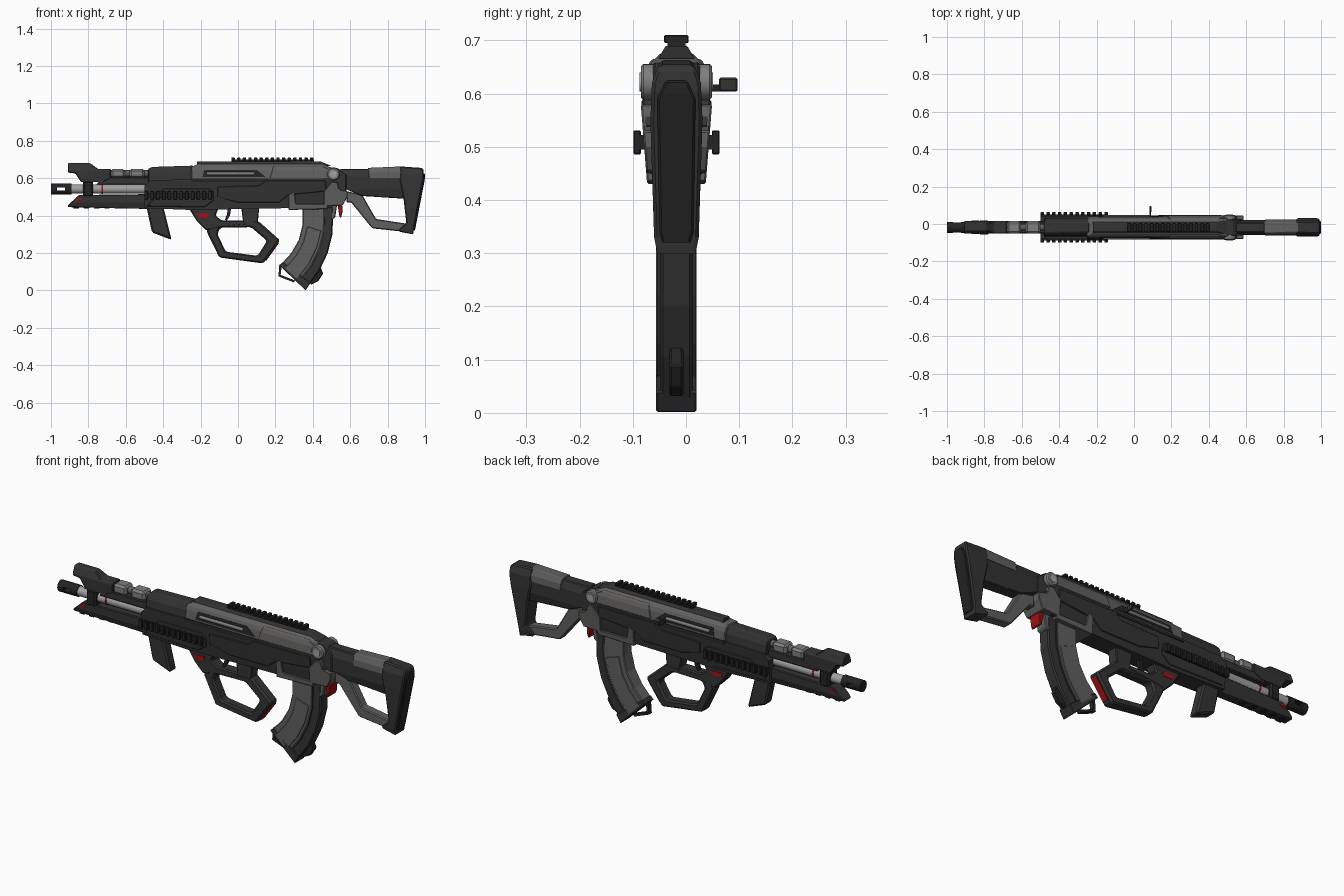
import bpy, bmesh, math
from mathutils import Matrix, Vector

CY = -0.018  # centre plane of the rifle; only the charging handle breaks symmetry


def material(name, r, g, b):
    m = bpy.data.materials.new(name)
    m.diffuse_color = (r, g, b, 1)
    return m


DARK = material("dark_polymer", 0.034, 0.034, 0.034)
BLACK = material("black_metal", 0.017, 0.017, 0.017)
GREY = material("grey_metal", 0.12, 0.117, 0.115)
LIGHT = material("light_steel", 0.36, 0.36, 0.37)
MID = material("mid_steel", 0.21, 0.21, 0.21)
RED = material("red_accent", 0.36, 0.006, 0.008)


def finish(bm, name, mat, bevel=0.0):
    bmesh.ops.recalc_face_normals(bm, faces=bm.faces)
    me = bpy.data.meshes.new(name)
    bm.to_mesh(me)
    bm.free()
    me.materials.append(mat)
    ob = bpy.data.objects.new(name, me)
    bpy.context.collection.objects.link(ob)
    if bevel:
        b = ob.modifiers.new("chamfer", "BEVEL")
        b.width, b.segments, b.limit_method = bevel, 1, "ANGLE"
        b.angle_limit = math.radians(35)
    return ob


def half_width(w, z):
    """Half width at height z; w is a number or a list of (z, half) rising in z."""
    if not isinstance(w, list):
        return w
    if z <= w[0][0]:
        return w[0][1]
    for (z0, h0), (z1, h1) in zip(w, w[1:]):
        if z <= z1:
            return h0 + (h1 - h0) * (z - z0) / (z1 - z0)
    return w[-1][1]


def prism(name, pts, w, mat, bevel=0.004, hole=None, extra=0.0):
    """Side profile in (x, z) given thickness w across y, optionally with a hole."""
    bm = bmesh.new()
    n = len(pts)
    loops = [pts] + ([hole] if hole else [])
    side = {s: [[bm.verts.new((x, s, z)) for x, z in lp] for lp in loops] for s in (-1, 1)}
    for s in (-1, 1):
        lp = side[s]
        if hole:
            for i in range(n):
                j = (i + 1) % n
                bm.faces.new((lp[0][i], lp[0][j], lp[1][j], lp[1][i]))
        else:
            bm.faces.new(lp[0])
    for a, b in zip(side[-1], side[1]):
        for i in range(n):
            j = (i + 1) % n
            bm.faces.new((a[i], a[j], b[j], b[i]))
    if isinstance(w, list):
        for z, _ in w:
            bmesh.ops.bisect_plane(bm, geom=bm.verts[:] + bm.edges[:] + bm.faces[:],
                                   plane_co=(0, 0, z), plane_no=(0, 0, 1))
    for v in bm.verts:
        v.co.y = CY + v.co.y * (half_width(w, v.co.z) + extra)
    return finish(bm, name, mat, bevel)


def box(name, x0, x1, y0, y1, z0, z1, mat, bevel=0.0):
    """Box with y measured from the centre plane."""
    bm = bmesh.new()
    bmesh.ops.create_cube(bm, size=1)
    for v in bm.verts:
        v.co = Vector(((x0 + x1) / 2 + v.co.x * (x1 - x0), CY + (y0 + y1) / 2 + v.co.y * (y1 - y0),
                       (z0 + z1) / 2 + v.co.z * (z1 - z0)))
    return finish(bm, name, mat, bevel)


def tube(name, centre, r, length, axis, mat, sides=20, bevel=0.0):
    bm = bmesh.new()
    rot = Matrix.Rotation(math.pi / 2, 4, "Y" if axis == "x" else "X")
    bmesh.ops.create_cone(bm, cap_ends=True, segments=sides, radius1=r, radius2=r, depth=length,
                          matrix=Matrix.Translation((centre[0], CY + centre[1], centre[2])) @ rot)
    for f in bm.faces:
        f.smooth = len(f.verts) == 4
    for e in bm.edges:
        e.smooth = all(f.smooth for f in e.link_faces)
    return finish(bm, name, mat, bevel)


# Muzzle, barrel and gas system
muzzle = tube("muzzle_brake", (-0.945, 0, 0.542), 0.029, 0.11, "x", BLACK, 12)
cutter = box("muzzle_slot_cutter", -0.968, -0.925, -0.1, 0.1, 0.533, 0.551, BLACK)
cutter.hide_render = True
cutter.hide_viewport = True
cut = muzzle.modifiers.new("slot", "BOOLEAN")
cut.object, cut.operation = cutter, "DIFFERENCE"
tube("barrel", (-0.68, 0, 0.542), 0.024, 0.43, "x", LIGHT)
tube("barrel_red_ring", (-0.727, 0, 0.542), 0.0255, 0.008, "x", RED)
prism("gas_block", [(-0.83, 0.50), (-0.83, 0.585), (-0.775, 0.585), (-0.775, 0.50)], 0.038, BLACK, 0.008)
prism("front_shroud", [(-0.91, 0.68), (-0.79, 0.68), (-0.75, 0.65), (-0.68, 0.65), (-0.68, 0.60), (-0.72, 0.58),
                       (-0.84, 0.58), (-0.87, 0.625), (-0.91, 0.63)],
      [(0.58, 0.034), (0.64, 0.034), (0.68, 0.018)], DARK)
prism("barrel_cover", [(-0.76, 0.565), (-0.72, 0.605), (-0.46, 0.605), (-0.46, 0.565)], 0.032, DARK)
prism("lower_fore_end", [(-0.91, 0.445), (-0.91, 0.455), (-0.85, 0.51), (-0.46, 0.515), (-0.46, 0.435)],
      [(0.435, 0.022), (0.47, 0.034), (0.515, 0.034)], DARK)
prism("fore_end_red_mark", [(-0.87, 0.48), (-0.87, 0.49), (-0.84, 0.497), (-0.83, 0.487)], 0.036, RED, 0)
for i in range(5):
    box("fore_end_tooth", -0.88 + i * 0.055, -0.85 + i * 0.055, -0.022, 0.022, 0.437, 0.46, BLACK, 0.003)
tube("gas_tube", (-0.58, 0, 0.625), 0.018, 0.24, "x", GREY, 12)
for x0, x1 in ((-0.68, -0.605), (-0.58, -0.50)):
    box("gas_tube_sleeve", x0, x1, -0.034, 0.034, 0.60, 0.65, MID, 0.011)

# Handguard and receiver
prism("upper_handguard", [(-0.48, 0.57), (-0.48, 0.65), (-0.46, 0.66), (-0.24, 0.667), (-0.24, 0.57)],
      [(0.59, 0.05), (0.63, 0.045), (0.667, 0.024)], DARK)
BODY = [(0.43, 0.046), (0.50, 0.054), (0.585, 0.061)]
prism("receiver_body", [(-0.50, 0.44), (-0.50, 0.56), (-0.47, 0.59), (-0.1, 0.595), (0.50, 0.60), (0.55, 0.54),
                        (0.50, 0.45), (0.27, 0.44), (-0.25, 0.43)], BODY, DARK, 0.006)
prism("receiver_side_panel", [(-0.11, 0.555), (0.11, 0.56), (0.15, 0.588), (0.47, 0.588), (0.47, 0.53),
                              (0.27, 0.51), (0.22, 0.47), (0.0, 0.47), (-0.11, 0.50)], BODY, DARK, 0.003, extra=0.005)
prism("handguard_side_panel", [(-0.49, 0.45), (-0.40, 0.545), (-0.16, 0.545), (-0.13, 0.53), (-0.13, 0.48),
                               (-0.18, 0.445)], BODY, DARK, 0.003, extra=0.004)
UPPER = [(0.585, 0.061), (0.64, 0.054), (0.66, 0.046), (0.68, 0.026)]
prism("upper_receiver", [(-0.25, 0.585), (-0.25, 0.66), (-0.21, 0.677), (0.45, 0.677), (0.50, 0.655), (0.53, 0.61),
                         (0.50, 0.585)], UPPER, GREY)
prism("rear_cover_panel", [(0.17, 0.60), (0.19, 0.665), (0.45, 0.665), (0.49, 0.645), (0.50, 0.60)],
      UPPER, GREY, 0.002, extra=0.004)
prism("receiver_slot", [(-0.19, 0.605), (-0.18, 0.645), (0.10, 0.645), (0.15, 0.605)], UPPER, BLACK, 0, extra=0.002)
prism("lower_slot_trim", [(-0.25, 0.58), (-0.25, 0.598), (0.16, 0.598), (0.18, 0.58)], UPPER, BLACK, 0, extra=0.003)
for s in (-1, 1):
    tube("slot_rod", (-0.04, s * 0.056, 0.624), 0.009, 0.25, "x", MID, 10)
prism("top_spine", [(-0.22, 0.665), (-0.22, 0.688), (0.44, 0.69), (0.50, 0.665)],
      [(0.66, 0.038), (0.69, 0.02)], DARK, 0.002)

# Accessory rails on the top and both sides
box("top_rail_base", -0.035, 0.405, -0.017, 0.017, 0.68, 0.70, BLACK)
for i in range(15):
    x = -0.035 + i * 0.03
    box("top_rail_tooth", x, x + 0.018, -0.023, 0.023, 0.695, 0.71, BLACK, 0.002)
for s in (-1, 1):
    a, b = sorted((s * 0.045, s * 0.070))
    box("side_rail_base", -0.50, -0.14, a, b, 0.495, 0.522, BLACK)
    a, b = sorted((s * 0.067, s * 0.081))
    for i in range(12):
        x = -0.50 + i * 0.031
        box("side_rail_tooth", x, x + 0.019, a, b, 0.486, 0.531, BLACK, 0.002)

# Charging handle on the far side
box("charging_handle_stem", 0.084, 0.092, 0.04, 0.085, 0.604, 0.617, BLACK)
box("charging_handle_knob", 0.083, 0.093, 0.080, 0.115, 0.604, 0.63, DARK, 0.003)

# Foregrip, trigger guard and grip loop
prism("foregrip", [(-0.49, 0.45), (-0.40, 0.45), (-0.355, 0.27), (-0.46, 0.31)], 0.028, DARK, 0.008)
prism("trigger_guard", [(-0.27, 0.45), (-0.10, 0.45), (-0.12, 0.40), (-0.09, 0.375), (0.03, 0.375), (0.05, 0.35),
                        (-0.10, 0.335), (-0.17, 0.32), (-0.22, 0.37)], 0.03, DARK, 0.006)
prism("safety_button", [(-0.22, 0.41), (-0.155, 0.41), (-0.16, 0.388), (-0.21, 0.388)], 0.033, RED, 0)
prism("grip_neck", [(0.015, 0.46), (0.115, 0.46), (0.105, 0.35), (0.03, 0.345)], 0.028, DARK)
prism("grip_loop", [(-0.17, 0.32), (-0.13, 0.365), (0.11, 0.37), (0.225, 0.268), (0.135, 0.144), (-0.10, 0.176)],
      0.029, DARK, 0.009,
      hole=[(-0.11, 0.30), (-0.095, 0.335), (0.07, 0.338), (0.155, 0.265), (0.105, 0.185), (-0.065, 0.207)])
prism("grip_red_backstrap", [(0.212, 0.257), (0.219, 0.253), (0.151, 0.158), (0.144, 0.162)], 0.017, RED, 0)
prism("trigger", [(-0.055, 0.45), (-0.035, 0.45), (-0.043, 0.40), (-0.06, 0.373), (-0.07, 0.378), (-0.058, 0.41)],
      0.009, BLACK, 0)

# Curved magazine: strips between a front and a rear edge
FRONT = [(0.345, 0.45), (0.345, 0.35), (0.325, 0.27), (0.285, 0.20), (0.228, 0.137)]
REAR = [(0.51, 0.45), (0.505, 0.30), (0.48, 0.20), (0.435, 0.105), (0.368, 0.012)]


def mag_strip(name, a, b, w, mat, first=0, bevel=0.004):
    edge = lambda t: [(p[0] + (q[0] - p[0]) * t, p[1] + (q[1] - p[1]) * t) for p, q in zip(FRONT, REAR)][first:]
    prism(name, edge(a) + edge(b)[::-1], w, mat, bevel)


mag_strip("magazine_body", 0.0, 0.72, 0.035, GREY)
mag_strip("magazine_rib", 0.16, 0.62, 0.038, GREY, 1, 0.002)
mag_strip("magazine_spine", 0.70, 1.0, 0.031, DARK, 0, 0.006)
mag_strip("magazine_seam", 0.67, 0.73, 0.0365, DARK, 0, 0)
prism("magazine_floor", [(0.222, 0.133), (0.24, 0.152), (0.387, 0.04), (0.362, 0.0)], 0.038, DARK, 0.003)
prism("magazine_rear_bump", [(0.44, 0.13), (0.455, 0.09), (0.43, 0.05), (0.39, 0.03), (0.38, 0.06)], 0.013, BLACK)
prism("magazine_pull_loop", [(0.235, 0.14), (0.221, 0.138), (0.216, 0.075), (0.30, 0.042), (0.305, 0.053),
                             (0.228, 0.083)], 0.012, BLACK, 0)

# Magazine well and release
WELL = [(0.39, 0.052), (0.58, 0.067)]
prism("well_front_bracket", [(0.27, 0.43), (0.27, 0.51), (0.30, 0.53), (0.31, 0.462), (0.48, 0.462), (0.48, 0.435)],
      WELL, GREY, 0.003)
prism("well_rear_bracket", [(0.46, 0.45), (0.46, 0.53), (0.50, 0.58), (0.53, 0.58), (0.54, 0.54), (0.585, 0.53),
                            (0.585, 0.50), (0.56, 0.455)], WELL, GREY, 0.003)
prism("well_rear_lip", [(0.48, 0.46), (0.53, 0.46), (0.52, 0.39), (0.49, 0.37)], 0.03, GREY)
prism("magazine_release", [(0.532, 0.46), (0.56, 0.45), (0.557, 0.41), (0.551, 0.39), (0.543, 0.39)], 0.032, RED, 0.003)

# Folding hinge and stock
tube("stock_hinge", (0.51, 0, 0.622), 0.034, 0.134, "y", MID, 20, 0.005)
tube("hinge_pin", (0.51, 0, 0.622), 0.018, 0.138, "y", LIGHT, 16)
prism("hinge_block", [(0.48, 0.50), (0.48, 0.66), (0.53, 0.655), (0.58, 0.62), (0.58, 0.53)], 0.044, DARK)
prism("stock_beam", [(0.545, 0.55), (0.545, 0.65), (0.70, 0.65), (0.89, 0.64), (0.89, 0.49), (0.66, 0.505),
                     (0.58, 0.54)], [(0.50, 0.03), (0.54, 0.04), (0.61, 0.04), (0.65, 0.026)], DARK)
prism("cheek_rest", [(0.70, 0.60), (0.695, 0.655), (0.88, 0.663), (0.88, 0.60)],
      [(0.60, 0.043), (0.63, 0.041), (0.663, 0.025)], GREY, 0.003)
prism("stock_strut", [(0.58, 0.47), (0.58, 0.53), (0.663, 0.513), (0.738, 0.382), (0.90, 0.357), (0.90, 0.312),
                      (0.717, 0.332), (0.605, 0.47)], 0.024, GREY, 0.005)
BUTT = [(0.30, 0.036), (0.33, 0.042), (0.55, 0.049), (0.62, 0.046), (0.665, 0.03)]
prism("butt_stock", [(0.866, 0.663), (0.98, 0.655), (0.993, 0.647), (0.993, 0.604), (0.936, 0.30), (0.86, 0.314),
                     (0.865, 0.33), (0.90, 0.36), (0.885, 0.49), (0.866, 0.58)], BUTT, DARK, 0.006)
prism("butt_pad", [(0.975, 0.625), (1.0, 0.625), (1.0, 0.60), (0.946, 0.32), (0.925, 0.32)],
      [(0.32, 0.026), (0.34, 0.032), (0.59, 0.036), (0.625, 0.02)], BLACK, 0.004)
